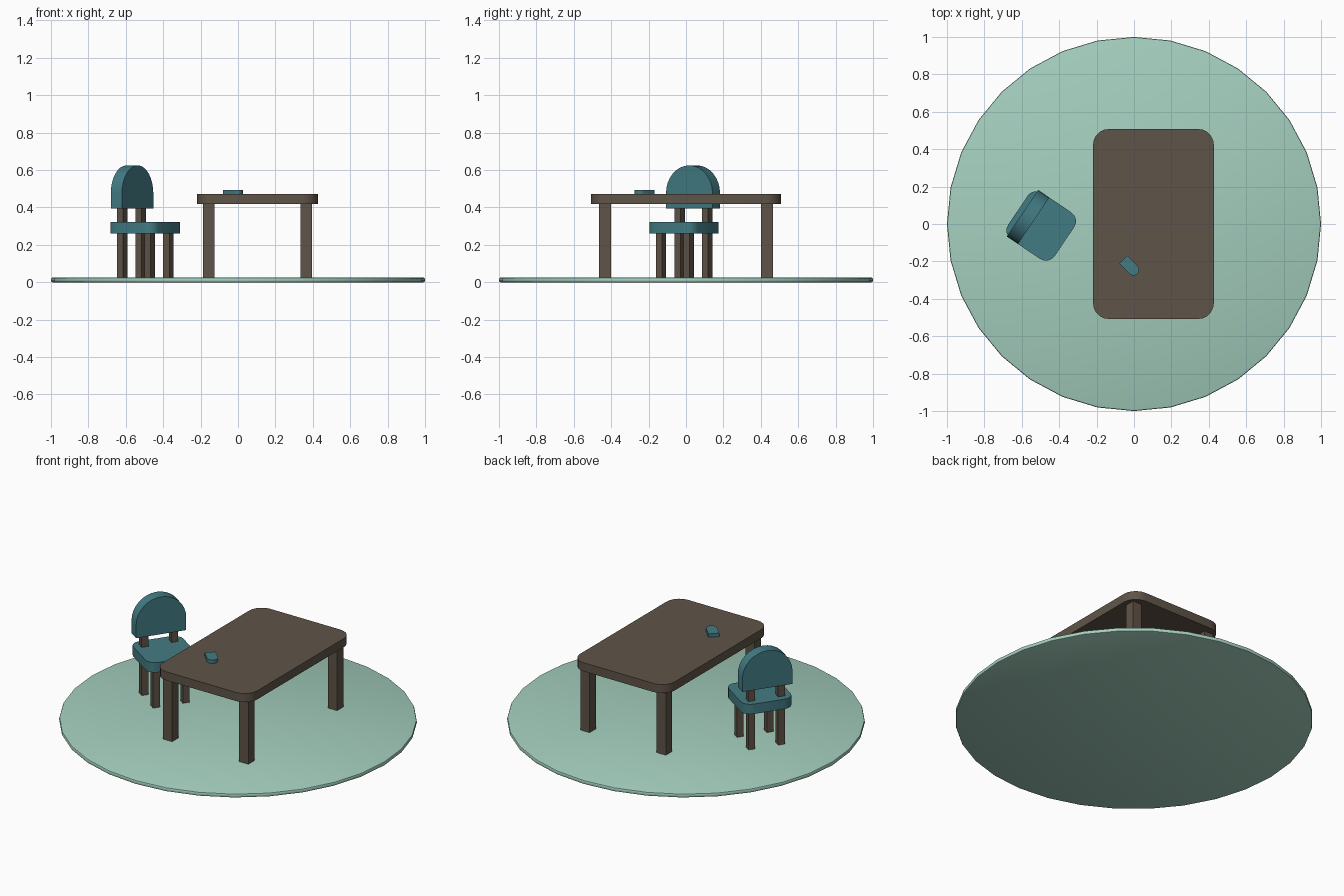
import bpy, bmesh
from math import sin, cos, pi, radians
from mathutils import Matrix, Vector

if "Cube" in bpy.data.objects:
    bpy.data.objects.remove(bpy.data.objects["Cube"])


def material(name, r, g, b):
    lin = [((c / 255 + 0.055) / 1.055) ** 2.4 for c in (r, g, b)]
    m = bpy.data.materials.new(name)
    m.diffuse_color = (*lin, 1)
    m.use_nodes = True
    m.node_tree.nodes["Principled BSDF"].inputs["Base Color"].default_value = m.diffuse_color
    return m


MINT = material("mint rug", 164, 207, 190)
WOOD = material("brown wood", 95, 84, 72)
TEAL = material("teal", 66, 123, 131)


def finish(name, bm, mat, matrix):
    bmesh.ops.recalc_face_normals(bm, faces=bm.faces)
    mesh = bpy.data.meshes.new(name)
    bm.to_mesh(mesh)
    bm.free()
    mesh.transform(matrix)
    mesh.materials.append(mat)
    mesh.shade_smooth()
    mesh.set_sharp_from_angle(angle=radians(30))
    ob = bpy.data.objects.new(name, mesh)
    bpy.context.collection.objects.link(ob)
    return ob


def prism(name, outline, z0, z1, mat, matrix=Matrix(), bevel=0):
    """Extrude an xy outline from z0 to z1, optionally bevelling the rims."""
    bm = bmesh.new()
    base = bm.faces.new([bm.verts.new((x, y, z0)) for x, y in outline])
    ext = bmesh.ops.extrude_face_region(bm, geom=[base], use_keep_orig=True)
    for v in ext["geom"]:
        if isinstance(v, bmesh.types.BMVert):
            v.co.z = z1
    if bevel:
        rims = [e for e in bm.edges
                if abs(e.verts[0].co.z - e.verts[1].co.z) < 1e-6]
        bmesh.ops.bevel(bm, geom=rims, offset=bevel, segments=2,
                        profile=0.5, affect='EDGES')
    return finish(name, bm, mat, matrix)


def rounded_rect(hx, hy, r, n):
    pts = []
    for k, (sx, sy) in enumerate([(1, 1), (-1, 1), (-1, -1), (1, -1)]):
        for i in range(n + 1):
            a = (k + i / n) * pi / 2
            pts.append((sx * (hx - r) + r * cos(a), sy * (hy - r) + r * sin(a)))
    return pts


def arch(r, straight, n):
    """Flat bottom at y = 0, straight sides, half-round top."""
    arc = [(r * cos(pi * i / n), straight + r * sin(pi * i / n)) for i in range(n + 1)]
    return [(-r, 0), (r, 0)] + arc


def square(cx, cy, h):
    return [(cx - h, cy - h), (cx + h, cy - h), (cx + h, cy + h), (cx - h, cy + h)]


# Rug
circle = [(sin(2 * pi * i / 32), cos(2 * pi * i / 32)) for i in range(32)]
prism("rug", circle, 0, 0.025, MINT, bevel=0.008)

# Table
table = Matrix.Translation((0.104, 0, 0))
prism("table_top", rounded_rect(0.323, 0.508, 0.085, 5), 0.418, 0.471, WOOD, table)
for sx, side in ((-1, "left"), (1, "right")):
    for sy, end in ((-1, "front"), (1, "back")):
        prism(f"table_leg_{end}_{side}", square(sx * 0.26, sy * 0.433, 0.031),
              0.024, 0.42, WOOD, table)

# Chair, local +x is the way it faces
chair = Matrix.Translation((-0.496, -0.01, 0)) @ Matrix.Rotation(radians(-34), 4, 'Z')
prism("chair_seat", rounded_rect(0.15, 0.15, 0.057, 4), 0.262, 0.323, TEAL, chair)
for sx, end, top in ((-1, "back", 0.42), (1, "front", 0.27)):
    for sy, side in ((-1, "right"), (1, "left")):
        prism(f"chair_leg_{end}_{side}", square(sx * 0.089, sy * 0.089, 0.02),
              0.024, top, WOOD, chair)

# Backrest, the arch stood upright
upright = Matrix(((0, 0, 1, -0.085), (1, 0, 0, 0), (0, 1, 0, 0.395), (0, 0, 0, 1)))
prism("chair_backrest", arch(0.15, 0.08, 16), -0.036, 0.036, TEAL, chair @ upright)

# Small tablet lying on the table
place = Matrix.Translation((-0.0575, -0.19, 0)) @ Matrix.Rotation(radians(-135), 4, 'Z')
prism("tablet", arch(0.031, 0.077, 6), 0.47, 0.492, TEAL, place)
